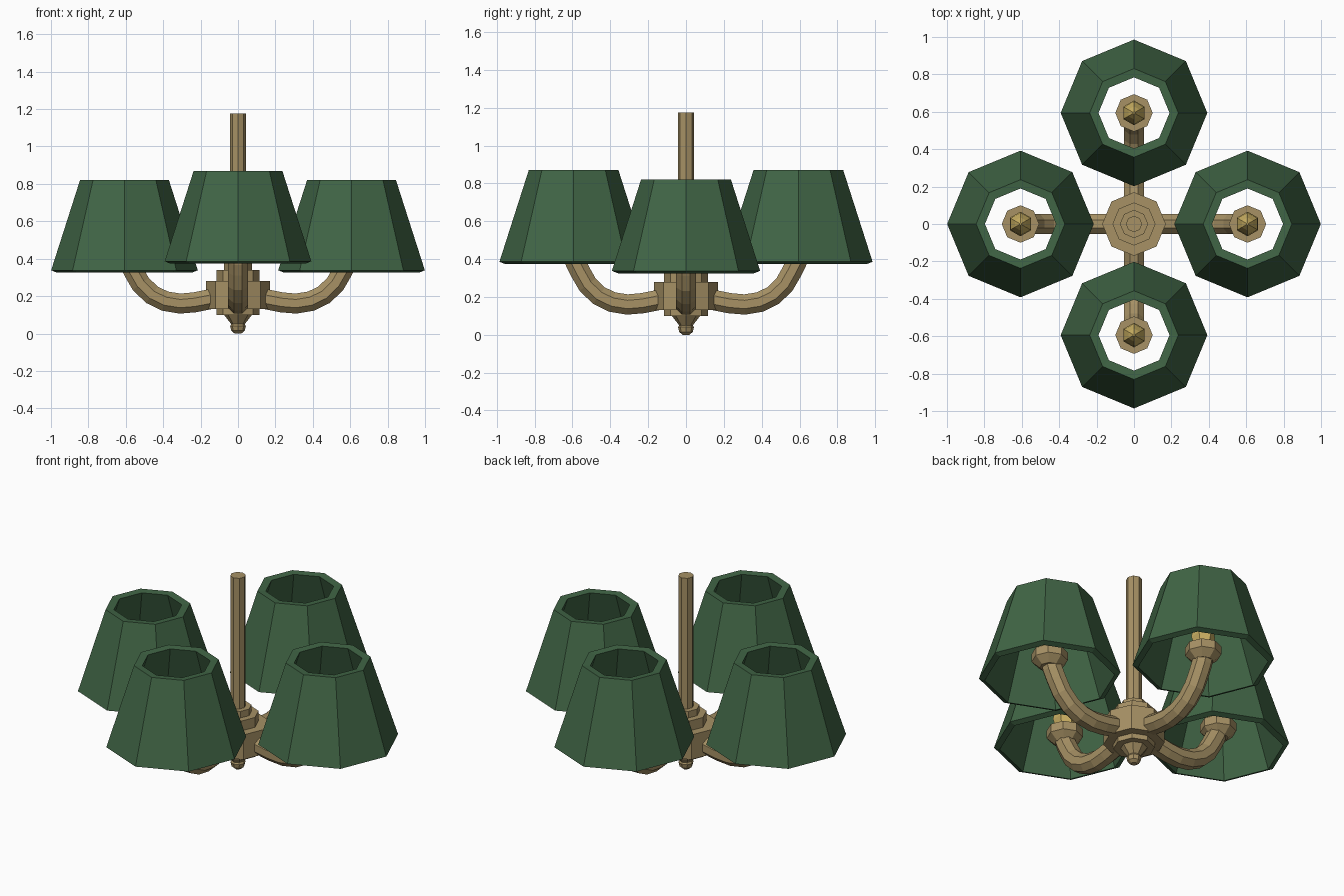
import bpy, bmesh, math
from mathutils import Vector

if "Cube" in bpy.data.objects:
    bpy.data.objects.remove(bpy.data.objects["Cube"])


def make_material(name, color):
    m = bpy.data.materials.new(name)
    m.diffuse_color = (*color, 1)
    m.use_nodes = True
    m.node_tree.nodes["Principled BSDF"].inputs["Base Color"].default_value = m.diffuse_color
    return m


GREEN = make_material("dark green shade", (0.052, 0.130, 0.060))
BRASS = make_material("aged brass", (0.385, 0.285, 0.130))
GOLD = make_material("golden bulb", (0.600, 0.440, 0.125))


def skin(name, rings, mat, closed=False):
    """Join rings of points with quads; cap both ends or loop the last to the first."""
    bm = bmesh.new()
    loops = [[bm.verts.new(p) for p in ring] for ring in rings]
    n = len(loops[0])
    pairs = list(zip(loops, loops[1:]))
    if closed:
        pairs.append((loops[-1], loops[0]))
    else:
        bm.faces.new(loops[0])
        bm.faces.new(loops[-1])
    for a, b in pairs:
        for i in range(n):
            j = (i + 1) % n
            bm.faces.new((a[i], a[j], b[j], b[i]))
    bmesh.ops.recalc_face_normals(bm, faces=bm.faces)
    me = bpy.data.meshes.new(name)
    bm.to_mesh(me)
    bm.free()
    me.materials.append(mat)
    ob = bpy.data.objects.new(name, me)
    bpy.context.collection.objects.link(ob)
    return ob


def lathe(name, profile, mat, sides=8, center=(0, 0), turn=0.0, closed=False):
    """Turn a (radius, z) profile about a vertical axis."""
    rings = []
    for r, z in profile:
        angles = [turn + math.tau * i / sides for i in range(sides)]
        rings.append([(center[0] + r * math.cos(a), center[1] + r * math.sin(a), z)
                      for a in angles])
    return skin(name, rings, mat, closed)


def arm(name, angle):
    """Sweep an eight-sided tube along the arm's curve."""
    path = [(0.08, 0.195), (0.15, 0.183), (0.23, 0.167), (0.31, 0.160), (0.39, 0.173),
            (0.46, 0.207), (0.52, 0.265), (0.56, 0.335), (0.585, 0.385), (0.60, 0.44)]
    pts = [Vector((x, 0, z)) for x, z in path]
    side = Vector((0, 1, 0))
    rings = []
    for i, p in enumerate(pts):
        t = (pts[min(i + 1, len(pts) - 1)] - pts[max(i - 1, 0)]).normalized()
        up = t.cross(side)
        ring = []
        for k in range(8):
            a = math.tau * (k + 0.5) / 8
            ring.append(p + 0.058 * (math.cos(a) * side + math.sin(a) * up))
        rings.append(ring)
    ob = skin(name, rings, BRASS)
    ob.rotation_euler.z = angle


# Central hub with stepped collars and a finial below
lathe("hub", [(0.018, 0.0), (0.036, 0.015), (0.042, 0.04), (0.036, 0.05),
              (0.075, 0.10), (0.115, 0.10), (0.115, 0.13), (0.17, 0.13),
              (0.17, 0.28), (0.115, 0.28), (0.115, 0.34), (0.075, 0.34),
              (0.075, 0.38), (0.04, 0.38)], BRASS)
lathe("ceiling_rod", [(0.043, 0.36), (0.043, 1.175)], BRASS)

# Four arms, each with a cup, bulb and shade; the front and back shades sit higher
for i, side in enumerate(("right", "back", "left", "front")):
    angle = i * math.pi / 2
    lift = 0.048 * (i % 2)
    reach = 0.607 - 0.013 * (i % 2)
    c = (reach * math.cos(angle), reach * math.sin(angle))
    arm(side + "_arm", angle)
    lathe(side + "_cup", [(0.055, 0.39), (0.10, 0.43), (0.10, 0.48), (0.05, 0.48)],
          BRASS, center=c)
    lathe(side + "_bulb", [(0.045, 0.47), (0.066, 0.54), (0.060, 0.59),
                           (0.035, 0.65), (0.006, 0.69)],
          GOLD, sides=6, center=c, turn=math.pi / 6)
    lathe(side + "_shade", [(0.392, 0.338 + lift), (0.237, 0.822 + lift),
                            (0.190, 0.818 + lift), (0.360, 0.325 + lift)],
          GREEN, center=c, closed=True)
